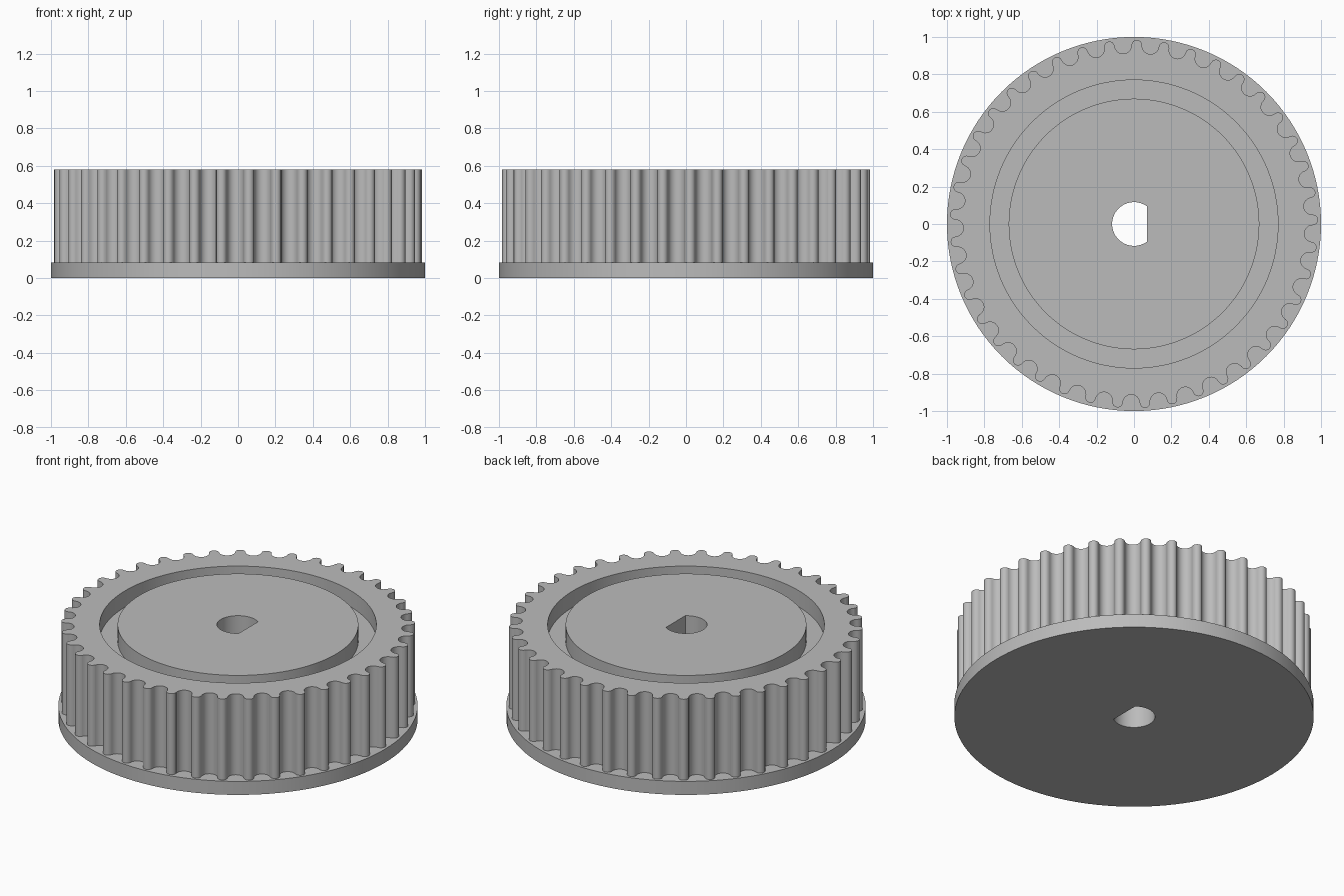
import bpy
import bmesh
from math import sin, cos, pi, radians, acos

if "Cube" in bpy.data.objects:
    bpy.data.objects.remove(bpy.data.objects["Cube"], do_unlink=True)

TEETH = 41
FLANGE_TOP, TOP, RECESS_FLOOR = 0.083, 0.58, 0.48
HUB_R, RIM_R = 0.67, 0.77

grey = bpy.data.materials.new("plain grey")
grey.use_nodes = True
colour = (0.5, 0.5, 0.5, 1)
grey.diffuse_color = colour
grey.node_tree.nodes["Principled BSDF"].inputs["Base Color"].default_value = colour


def circle(radius, count=128):
    return [(radius * cos(2 * pi * i / count), radius * sin(2 * pi * i / count))
            for i in range(count)]


def d_bore(radius=0.117, flat=0.07, count=40):
    """Round shaft hole with one flat side facing +x."""
    a = acos(flat / radius)
    return [(radius * cos(a + (2 * pi - 2 * a) * i / count),
             radius * sin(a + (2 * pi - 2 * a) * i / count)) for i in range(count + 1)]


def arc(angle, centre, radius, start, end, count):
    """Arc around a point on the tooth circle, in tangent and radial axes."""
    pts = []
    for i in range(count):
        t = start + (end - start) * i / (count - 1)
        u, v = radius * cos(t), centre + radius * sin(t)
        pts.append((v * cos(angle) - u * sin(angle), v * sin(angle) + u * cos(angle)))
    return pts


def tooth_outline(centre=0.957, groove=0.045, tip=0.028):
    """Round grooves alternating with round tooth tips."""
    pitch = 2 * pi / TEETH
    pts = []
    for k in range(TEETH):
        a = radians(5.7) + k * pitch
        pts += arc(a, centre, groove, pi, 2 * pi, 13)
        pts += arc(a + pitch / 2, centre, tip, pi, 0, 9)
    return pts


def extruded(name, loops, bottom, top):
    """Prism from an outer outline and its holes."""
    bm = bmesh.new()
    edges = []
    for loop in loops:
        vs = [bm.verts.new((x, y, bottom)) for x, y in loop]
        edges += [bm.edges.new((vs[i - 1], vs[i])) for i in range(len(vs))]
    bmesh.ops.triangle_fill(bm, use_beauty=True, edges=edges, normal=(0, 0, 1))
    new = bmesh.ops.extrude_face_region(bm, geom=bm.faces[:])["geom"]
    bmesh.ops.translate(bm, vec=(0, 0, top - bottom),
                        verts=[g for g in new if isinstance(g, bmesh.types.BMVert)])
    bmesh.ops.recalc_face_normals(bm, faces=bm.faces[:])
    mesh = bpy.data.meshes.new(name)
    bm.to_mesh(mesh)
    bm.free()
    mesh.materials.append(grey)
    obj = bpy.data.objects.new(name, mesh)
    bpy.context.collection.objects.link(obj)
    bpy.ops.object.select_all(action="DESELECT")
    obj.select_set(True)
    bpy.context.view_layer.objects.active = obj
    bpy.ops.object.shade_smooth_by_angle(angle=radians(35))
    return obj


# Base flange
extruded("flange", [circle(1), d_bore()], 0, FLANGE_TOP)
# Toothed outer ring
extruded("toothed_rim", [tooth_outline(), circle(RIM_R)], FLANGE_TOP, TOP)
# Floor of the ring-shaped recess
extruded("recess_floor", [circle(RIM_R), circle(HUB_R)], FLANGE_TOP, RECESS_FLOOR)
# Central hub with the shaft hole
extruded("hub", [circle(HUB_R), d_bore()], FLANGE_TOP, TOP)
